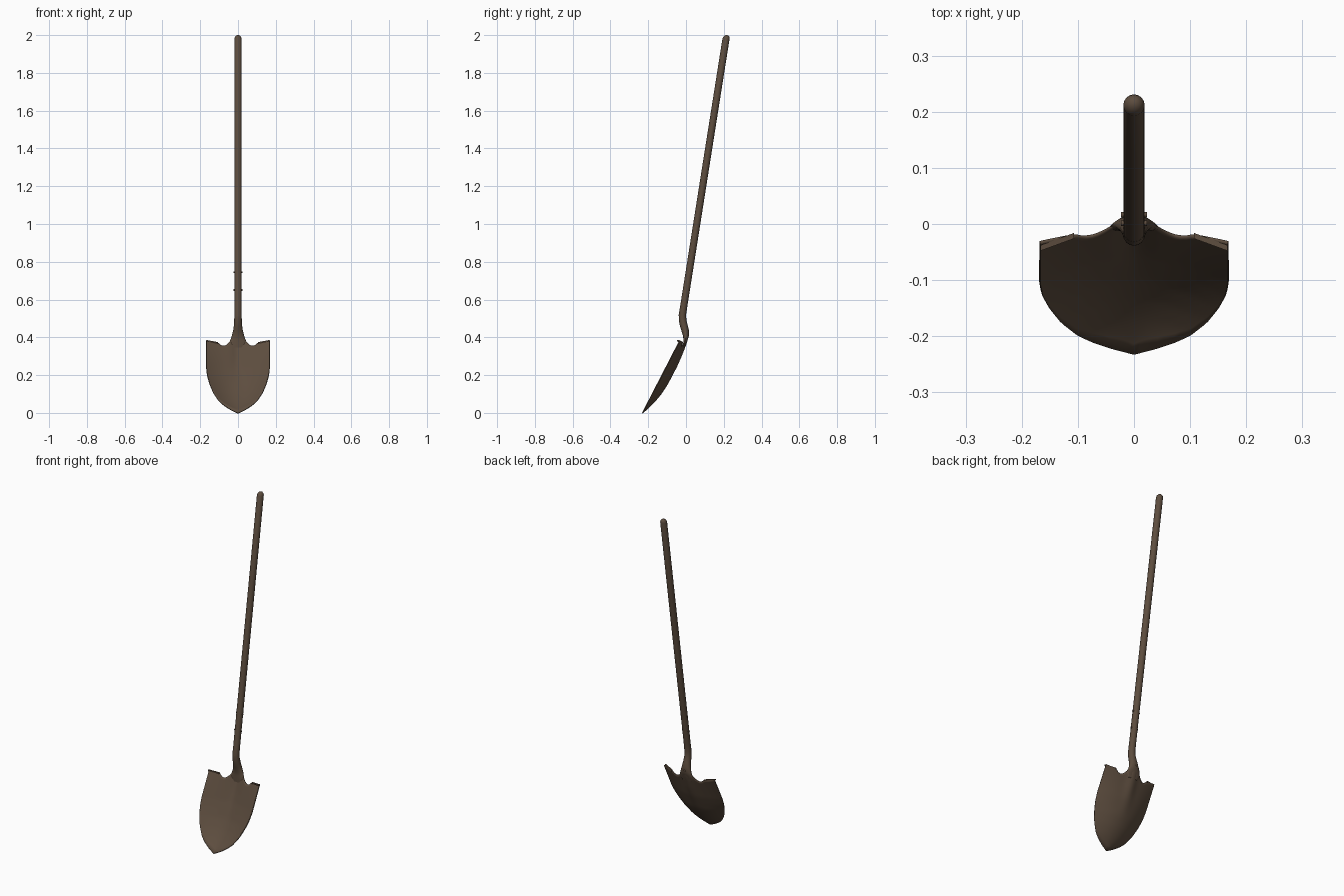
import bpy, bmesh, math
from mathutils import Matrix

if "Cube" in bpy.data.objects:
    bpy.data.objects.remove(bpy.data.objects["Cube"])

mat = bpy.data.materials.new("dark brown")
mat.diffuse_color = (0.109, 0.074, 0.049, 1)
mat.use_nodes = True
mat.node_tree.nodes["Principled BSDF"].inputs["Base Color"].default_value = mat.diffuse_color


def lerp_table(t, pts):
    """Piecewise linear lookup in a list of (key, value)."""
    if t <= pts[0][0]:
        return pts[0][1]
    for (a, va), (b, vb) in zip(pts, pts[1:]):
        if t <= b:
            return va + (vb - va) * (t - a) / (b - a)
    return pts[-1][1]


def finish(name, bm, angle=40):
    bmesh.ops.recalc_face_normals(bm, faces=bm.faces)
    me = bpy.data.meshes.new(name)
    bm.to_mesh(me)
    bm.free()
    ob = bpy.data.objects.new(name, me)
    bpy.context.collection.objects.link(ob)
    me.materials.append(mat)
    bpy.context.view_layer.objects.active = ob
    ob.select_set(True)
    bpy.ops.object.shade_smooth_by_angle(angle=math.radians(angle))
    ob.select_set(False)
    return ob


def loft(name, rings, n=16):
    """Closed tube through elliptical rings (z, y, rx, ry)."""
    bm = bmesh.new()
    loops = []
    for z, y, rx, ry in rings:
        loops.append([bm.verts.new((rx * math.cos(2 * math.pi * i / n),
                                    y + ry * math.sin(2 * math.pi * i / n), z))
                      for i in range(n)])
    for a, b in zip(loops, loops[1:]):
        for i in range(n):
            j = (i + 1) % n
            bm.faces.new((a[i], a[j], b[j], b[i]))
    bm.faces.new(loops[0])
    bm.faces.new(loops[-1])
    return finish(name, bm)


def axis_y(z):
    return -0.019 + 0.158 * (z - 0.52)


# Long leaning handle with a rounded end
R = 0.019
loft("handle", [(z, axis_y(z), r, r) for z, r in
     ((0.515, R), (1.0, R), (1.5, R), (1.982, R),
      (1.991, R * 0.85), (1.997, R * 0.55), (2.0, R * 0.2))])

# Bent neck flaring and flattening into the blade
loft("neck", [(0.345, -0.010, 0.030, 0.004), (0.370, -0.006, 0.045, 0.008),
              (0.385, -0.003, 0.041, 0.011), (0.405, 0.000, 0.034, 0.015),
              (0.434, -0.004, 0.026, 0.020), (0.460, -0.011, 0.022, 0.021),
              (0.490, -0.018, 0.020, 0.020), (0.520, -0.019, 0.0195, 0.0195),
              (0.560, axis_y(0.56), 0.0192, 0.0192)])

# Rivets through the handle
for k, z in enumerate((0.65, 0.745)):
    bm = bmesh.new()
    bmesh.ops.create_cone(bm, cap_ends=True, segments=10, radius1=0.005,
                          radius2=0.005, depth=0.046,
                          matrix=Matrix.Translation((0, axis_y(z), z))
                          @ Matrix.Rotation(math.pi / 2, 4, 'Y'))
    finish("rivet_%d" % (k + 1), bm)

# Dished blade: planar rim, bulging backwards, with a tapering centre ridge
W = 0.167
RIM = [(0, 0.0), (0.02, 0.010), (0.04, 0.020), (0.075, 0.043), (0.1, 0.065),
       (0.13, 0.110), (0.15, 0.158), (0.162, 0.2), (W, 0.245)]
TOP = [(0, 0.42), (0.03, 0.40), (0.045, 0.375), (0.06, 0.361), (0.075, 0.355),
       (0.09, 0.358), (0.105, 0.373), (W, 0.385)]
DEPTH = [(0, 0), (0.03, 0.018), (0.06, 0.033), (0.1, 0.046), (0.15, 0.053),
         (0.24, 0.049), (0.37, 0.031), (0.42, 0.018)]
RIDGE = [(0.14, 0), (0.22, 0.004), (0.3, 0.010), (0.42, 0.011)]
RIM_INV = [(z, x) for x, z in RIM]


def blade_y(x, z):
    w = max(lerp_table(z, RIM_INV), 1e-5)
    u = min(abs(x) / w, 1)
    y = -0.233 + 0.515 * z + lerp_table(z, DEPTH) * (1 - u * u)
    return y + lerp_table(z, RIDGE) * math.exp(-(x / 0.03) ** 2)


bm = bmesh.new()
NX, NZ = 48, 24
grid = []
for i in range(NX + 1):
    x = W * math.sin(math.pi / 2 * (2 * i / NX - 1))
    lo, hi = lerp_table(abs(x), RIM), lerp_table(abs(x), TOP)
    col = []
    for j in range(NZ + 1):
        z = lo + (hi - lo) * j / NZ
        col.append(bm.verts.new((x, blade_y(x, z), z)))
    grid.append(col)
for a, b in zip(grid, grid[1:]):
    for j in range(NZ):
        bm.faces.new((a[j], b[j], b[j + 1], a[j + 1]))
blade = finish("blade", bm)
# front faces look towards -y, thickness grows to the back
if sum(p.normal.y * p.area for p in blade.data.polygons) > 0:
    blade.data.flip_normals()
sol = blade.modifiers.new("thickness", 'SOLIDIFY')
sol.thickness = 0.005
sol.offset = -1

# Foot treads along the shoulders
for name, s in (("tread_right", 1), ("tread_left", -1)):
    bm = bmesh.new()
    ends = []
    for x, y, z in ((0.107, -0.021, 0.374), (W, -0.043, 0.385)):
        ends.append([bm.verts.new((s * x, y + dy, z + dz)) for dy, dz in
                     ((-0.005, -0.006), (0.005, -0.006), (0.005, 0.001), (-0.005, 0.001))])
    a, b = ends
    for i in range(4):
        j = (i + 1) % 4
        bm.faces.new((a[i], a[j], b[j], b[i]))
    bm.faces.new(a)
    bm.faces.new(b)
    finish(name, bm)
